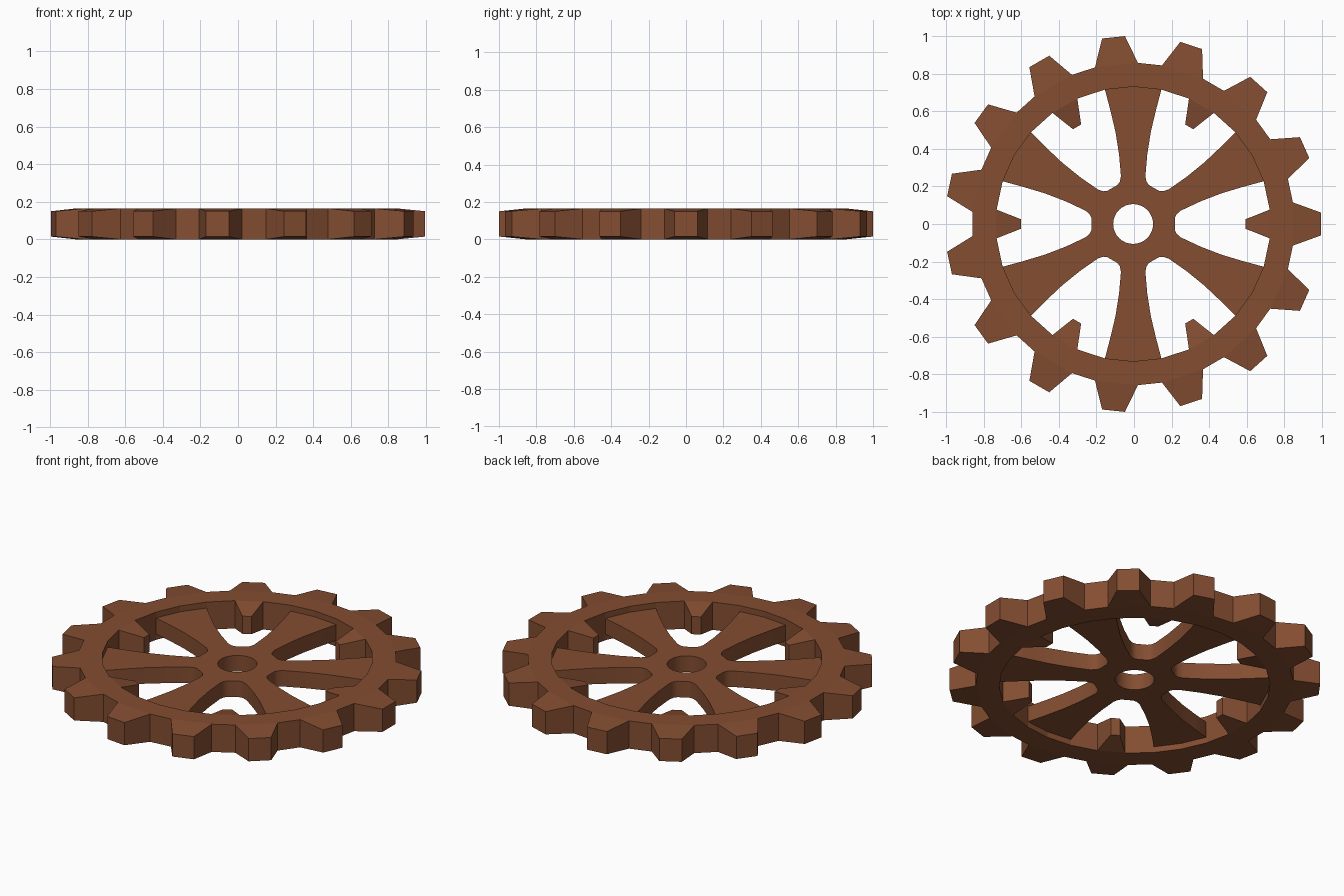
import bpy, bmesh, math

if "Cube" in bpy.data.objects:
    bpy.data.objects.remove(bpy.data.objects["Cube"])

CX = -0.0045          # wheel axis offset
TOP = 0.165           # full rim thickness
MID = TOP / 2

brown = bpy.data.materials.new("warm brown")
brown.diffuse_color = (0.23, 0.075, 0.031, 1)
brown.use_nodes = True
brown.node_tree.nodes["Principled BSDF"].inputs["Base Color"].default_value = brown.diffuse_color


def polar(r, deg):
    a = math.radians(deg)
    return r * math.cos(a), r * math.sin(a)


def finish(obj):
    obj.data.materials.clear()
    obj.data.materials.append(brown)
    obj.location.x = CX
    bpy.ops.object.select_all(action='DESELECT')
    obj.select_set(True)
    bpy.context.view_layer.objects.active = obj


# Toothed rim: 30 segments, outer teeth on every second, inner lugs on every fifth
bm = bmesh.new()


def column(r, deg, inset=0.0):
    """Bottom and top vertex at one polar position."""
    x, y = polar(r, deg)
    return bm.verts.new((x, y, inset)), bm.verts.new((x, y, TOP - inset))


def wall(a, b):
    bm.faces.new((a[0], b[0], b[1], a[1]))


def tooth(a, b, r, deg, half, inset):
    """Tapered tooth growing from the columns a and b."""
    c, d = column(r, deg - half, inset), column(r, deg + half, inset)
    for k in (0, 1):
        bm.faces.new((a[k], c[k], d[k], b[k]))
    wall(a, c)
    wall(c, d)
    wall(d, b)


outer, inner = [], []
for i in range(30):
    shift = -1.7 if i % 2 == 0 else 1.7
    outer.append(column(0.857, 12 * i - 6 + shift))
    inner.append(column(0.73, 12 * i - 6))
for i in range(30):
    j = (i + 1) % 30
    for k in (0, 1):
        bm.faces.new((inner[i][k], outer[i][k], outer[j][k], inner[j][k]))
    if i % 2 == 0:
        tooth(outer[i], outer[j], 1.0, 12 * i, 3.5, 0.015)
    else:
        wall(outer[i], outer[j])
    if i % 5 == 0:
        tooth(inner[i], inner[j], 0.597, 12 * i, 2.4, 0.03)
    else:
        wall(inner[i], inner[j])
bmesh.ops.recalc_face_normals(bm, faces=bm.faces)
mesh = bpy.data.meshes.new("toothed_rim")
bm.to_mesh(mesh)
bm.free()
rim = bpy.data.objects.new("toothed_rim", mesh)
bpy.context.collection.objects.link(rim)
finish(rim)

# Recessed hub and six flared spokes: one outline with a round bore
# (distance along spoke, half width)
side = [(0.207, 0.084), (0.225, 0.071), (0.255, 0.065), (0.37, 0.075),
        (0.49, 0.094), (0.60, 0.120), (0.726, 0.153)]
half = side + [(0.738, 0.153)]
spoke = [(u, -w) for u, w in half] + [(0.742, 0)] + [(u, w) for u, w in reversed(half)]
outline = []
for n in range(6):
    a = math.radians(30 + 60 * n)
    for u, w in spoke:
        outline.append((u * math.cos(a) - w * math.sin(a),
                        u * math.sin(a) + w * math.cos(a)))
bore = [polar(0.106, 360 * i / 32) for i in range(32)]

curve = bpy.data.curves.new("hub_and_spokes", 'CURVE')
curve.dimensions = '2D'
curve.fill_mode = 'BOTH'
curve.extrude = 0.0475
for pts in (outline, bore):
    s = curve.splines.new('POLY')
    s.points.add(len(pts) - 1)
    for p, (x, y) in zip(s.points, pts):
        p.co = (x, y, 0, 1)
    s.use_cyclic_u = True
hub = bpy.data.objects.new("hub_and_spokes", curve)
bpy.context.collection.objects.link(hub)
hub.location.z = MID
finish(hub)
bpy.ops.object.convert(target='MESH')
hub = bpy.context.view_layer.objects.active

# Weld caps to walls, then smooth the curved spoke sides and bore
bm = bmesh.new()
bm.from_mesh(hub.data)
bmesh.ops.remove_doubles(bm, verts=bm.verts, dist=0.0005)
bmesh.ops.recalc_face_normals(bm, faces=bm.faces)
bm.to_mesh(hub.data)
bm.free()
bpy.ops.object.shade_smooth_by_angle(angle=math.radians(30))
